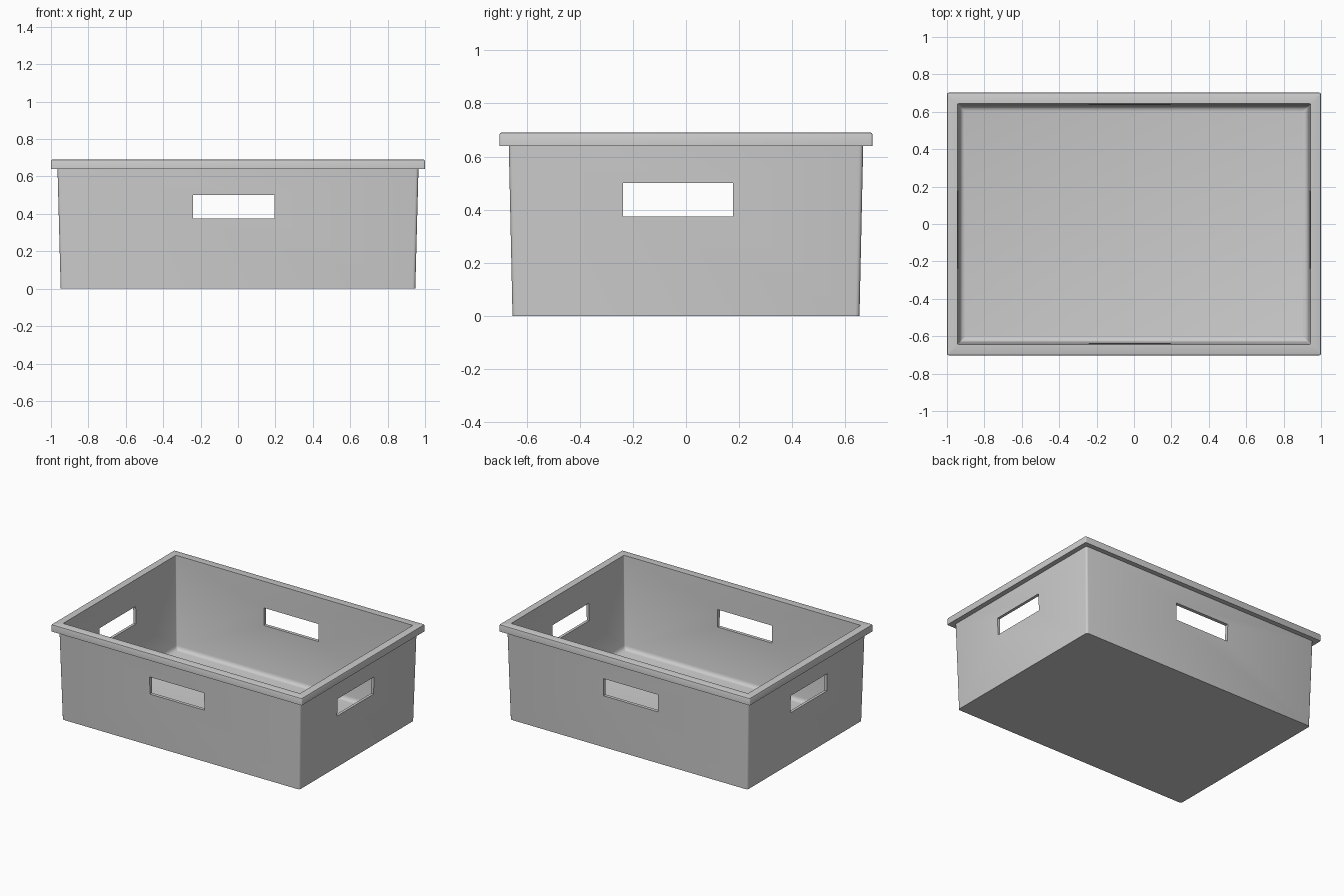
import bpy, bmesh, math

if "Cube" in bpy.data.objects:
    bpy.data.objects.remove(bpy.data.objects["Cube"])

CORNER_STEPS = 3


def ring(bm, hx, hy, z, r):
    """Rounded rectangle loop of vertices."""
    verts = []
    for i, (sx, sy) in enumerate([(1, 1), (-1, 1), (-1, -1), (1, -1)]):
        for k in range(CORNER_STEPS + 1):
            a = math.radians(90 * (i + k / CORNER_STEPS))
            verts.append(bm.verts.new((sx * (hx - r) + r * math.cos(a),
                                       sy * (hy - r) + r * math.sin(a), z)))
    return verts


def cutter(name, size, loc):
    bpy.ops.mesh.primitive_cube_add(size=1, location=loc)
    ob = bpy.context.object
    ob.name = name
    ob.scale = size
    ob.hide_render = True
    return ob


# Cross-section: half width, half depth, height, corner radius
profile = [
    (0.948, 0.653, 0.0, 0.015),     # outer wall
    (0.965, 0.667, 0.64, 0.015),
    (1.0, 0.702, 0.64, 0.008),      # rim
    (1.0, 0.702, 0.683, 0.008),
    (0.998, 0.700, 0.688, 0.007),
    (0.993, 0.695, 0.69, 0.006),
    (0.945, 0.643, 0.69, 0.006),    # inner wall
    (0.931, 0.631, 0.05, 0.006),
    (0.927, 0.627, 0.035, 0.006),   # floor fillet
    (0.919, 0.619, 0.025, 0.006),
    (0.905, 0.605, 0.021, 0.006),
]

# Tub shell with rim
bm = bmesh.new()
rings = [ring(bm, *p) for p in profile]
n = len(rings[0])
for a, b in zip(rings, rings[1:]):
    for i in range(n):
        j = (i + 1) % n
        bm.faces.new((a[i], a[j], b[j], b[i]))
bm.faces.new(rings[0][::-1])
bm.faces.new(rings[-1])
bmesh.ops.recalc_face_normals(bm, faces=bm.faces)
mesh = bpy.data.meshes.new("storage_tub")
bm.to_mesh(mesh)
bm.free()
tub = bpy.data.objects.new("storage_tub", mesh)
bpy.context.collection.objects.link(tub)

# Handle slots through all four walls
cutters = [
    cutter("front_back_slot_cutter", (0.435, 3, 0.125), (-0.023, 0, 0.4375)),
    cutter("side_slot_cutter", (3, 0.415, 0.125), (0, -0.03, 0.4375)),
]
bpy.ops.object.select_all(action='DESELECT')
tub.select_set(True)
bpy.context.view_layer.objects.active = tub
for c in cutters:
    mod = tub.modifiers.new(c.name, 'BOOLEAN')
    mod.operation = 'DIFFERENCE'
    mod.solver = 'EXACT'
    mod.object = c
    bpy.ops.object.modifier_apply(modifier=mod.name)
for c in cutters:
    bpy.data.objects.remove(c)

bpy.ops.object.shade_smooth_by_angle(angle=math.radians(35))
